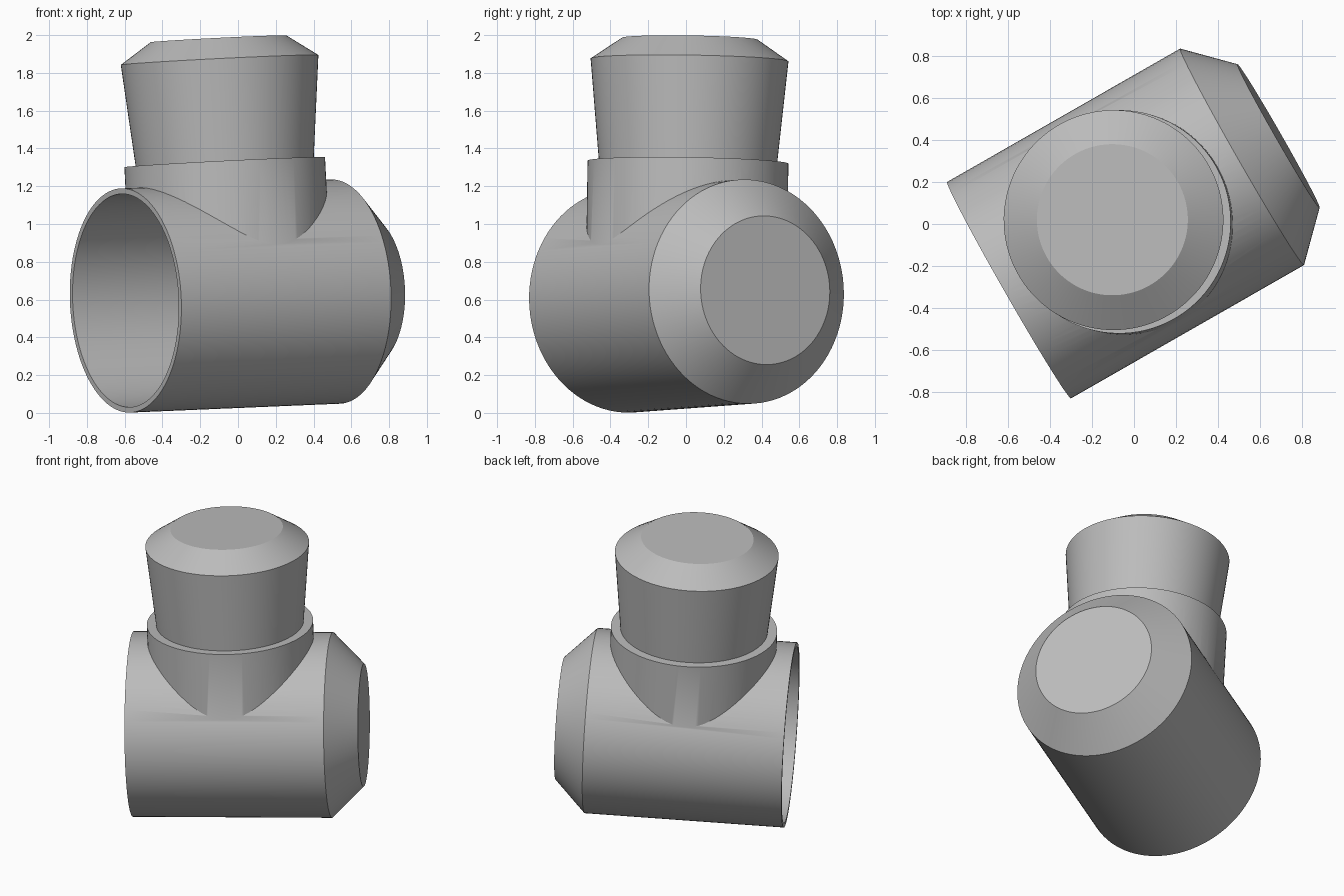
import bpy, bmesh, math
from mathutils import Vector

SEGMENTS = 96

cube = bpy.data.objects.get("Cube")
if cube:
    bpy.data.objects.remove(cube, do_unlink=True)

# Single grey material
grey = bpy.data.materials.new("plain grey")
grey.use_nodes = True
colour = (0.5, 0.5, 0.5, 1)
grey.diffuse_color = colour
grey.node_tree.nodes["Principled BSDF"].inputs["Base Color"].default_value = colour


def lathe(name, profile, origin, axis):
    """Closed solid of revolution from (radius, height) pairs along an axis."""
    bm = bmesh.new()
    rings = []
    for radius, height in profile:
        rings.append([bm.verts.new((radius * math.cos(2 * math.pi * i / SEGMENTS),
                                    radius * math.sin(2 * math.pi * i / SEGMENTS),
                                    height)) for i in range(SEGMENTS)])
    for low, high in zip(rings, rings[1:]):
        for i in range(SEGMENTS):
            j = (i + 1) % SEGMENTS
            bm.faces.new((low[i], low[j], high[j], high[i]))
    bm.faces.new(list(reversed(rings[0])))
    bm.faces.new(rings[-1])
    mesh = bpy.data.meshes.new(name)
    bm.to_mesh(mesh)
    bm.free()
    mesh.materials.append(grey)
    obj = bpy.data.objects.new(name, mesh)
    obj.location = origin
    obj.rotation_mode = "QUATERNION"
    obj.rotation_quaternion = Vector(axis).to_track_quat("Z", "Y")
    bpy.context.collection.objects.link(obj)
    return obj


def boolean(target, tool, operation):
    """Apply a boolean and remove the tool."""
    bpy.context.view_layer.objects.active = target
    mod = target.modifiers.new(operation.lower(), "BOOLEAN")
    mod.operation = operation
    mod.solver = "EXACT"
    mod.object = tool
    bpy.ops.object.modifier_apply(modifier=mod.name)
    bpy.data.objects.remove(tool, do_unlink=True)


mouth = Vector((-0.595, -0.315, 0.595))
shoulder = Vector((0.515, 0.32, 0.642))
axis = (shoulder - mouth).normalized()
length = (shoulder - mouth).length

# Horizontal pipe with a chamfered closed end
body = lathe("pipe_body", [(0.594, 0), (0.594, length), (0.394, length + 0.2)],
             mouth, axis)

# Branch collar and flared plug, one stepped profile
branch = lathe("branch", [(0.532, 0), (0.532, 0.708), (0.472, 0.708),
                          (0.524, 1.25), (0.36, 1.362)],
               (-0.035, 0, 0.62), (-0.05, 0.015, 1))
boolean(body, branch, "UNION")

# Bore open at the mouth, following the chamfer inside
bore = lathe("bore_cutter", [(0.565, -0.1), (0.565, length - 0.01), (0.38, length + 0.17)],
             mouth, axis)
bore.hide_render = True
boolean(body, bore, "DIFFERENCE")

# Smooth walls with sharp rims
bpy.ops.object.select_all(action="DESELECT")
body.select_set(True)
bpy.context.view_layer.objects.active = body
bpy.ops.object.shade_smooth_by_angle(angle=math.radians(30))
